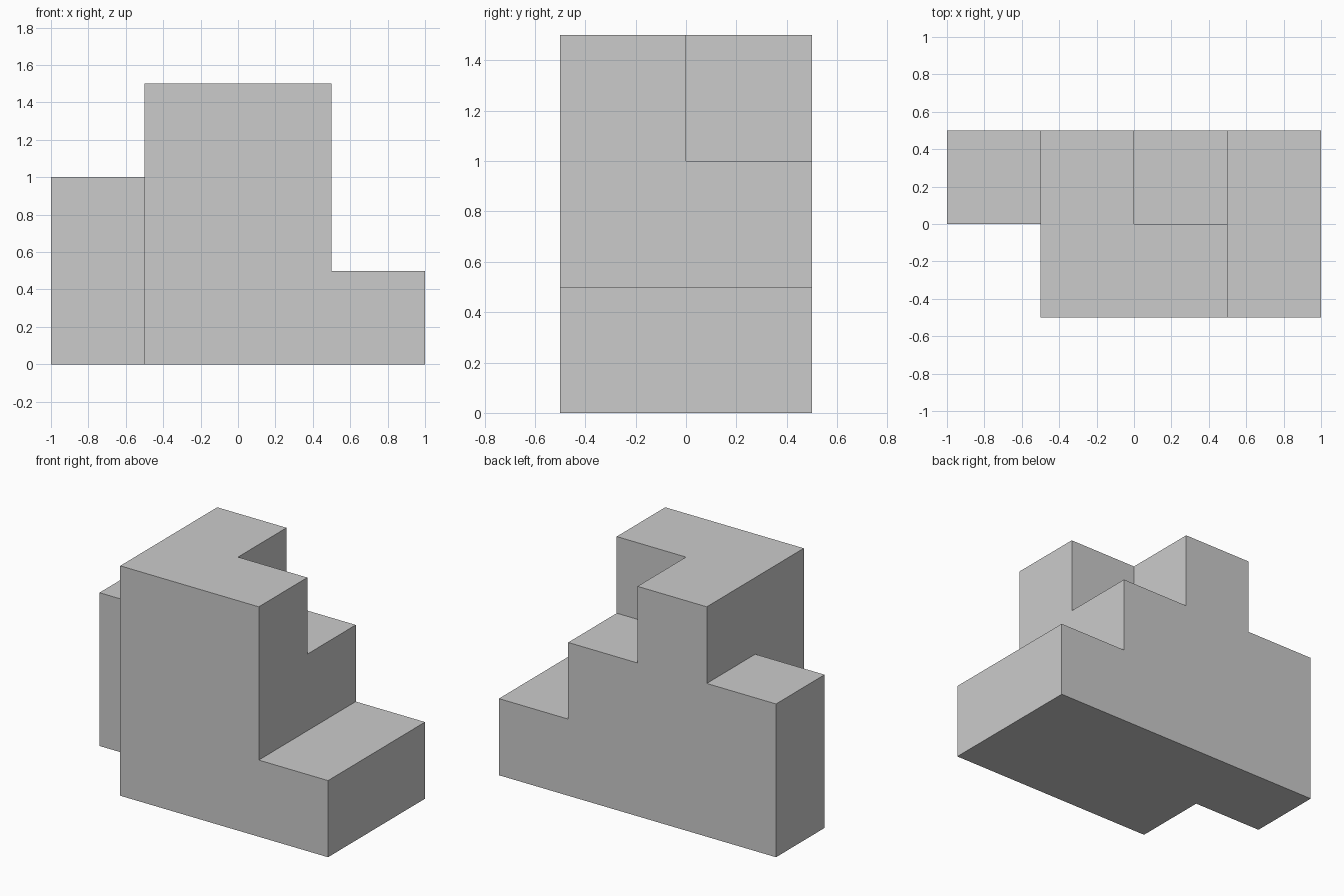
import bpy, bmesh, math
from mathutils import Vector

if "Cube" in bpy.data.objects:
    bpy.data.objects.remove(bpy.data.objects["Cube"])

CELL = 0.5
# Column heights in cells, left to right
HEIGHTS = [
    [0, 3, 3, 1],  # front row
    [2, 3, 2, 1],  # back row
]
cells = {(x, y, z)
         for y, row in enumerate(HEIGHTS)
         for x, h in enumerate(row)
         for z in range(h)}


def add_side(bm, cell, axis, sign):
    """Add one outward-facing square of a cell."""
    normal = Vector((0, 0, 0))
    normal[axis] = sign
    u = Vector((0, 0, 0))
    u[(axis + 1) % 3] = 0.5
    v = normal.cross(u)
    centre = Vector(cell) + Vector((-1.5, -0.5, 0.5)) + normal * 0.5
    corners = (centre - u - v, centre + u - v, centre + u + v, centre - u + v)
    bm.faces.new([bm.verts.new(c * CELL) for c in corners])


# Outer skin of the stepped block, with no hidden inner faces
bm = bmesh.new()
for cell in sorted(cells):
    for axis in range(3):
        for sign in (-1, 1):
            neighbour = list(cell)
            neighbour[axis] += sign
            if tuple(neighbour) not in cells:
                add_side(bm, cell, axis, sign)

# Weld the skin and merge coplanar squares into clean flat faces
bmesh.ops.remove_doubles(bm, verts=bm.verts[:], dist=0.001)
bmesh.ops.dissolve_limit(bm, angle_limit=math.radians(1),
                         verts=bm.verts[:], edges=bm.edges[:])
bmesh.ops.recalc_face_normals(bm, faces=bm.faces[:])

mesh = bpy.data.meshes.new("stepped_block")
bm.to_mesh(mesh)
bm.free()
block = bpy.data.objects.new("stepped_block", mesh)
bpy.context.collection.objects.link(block)
